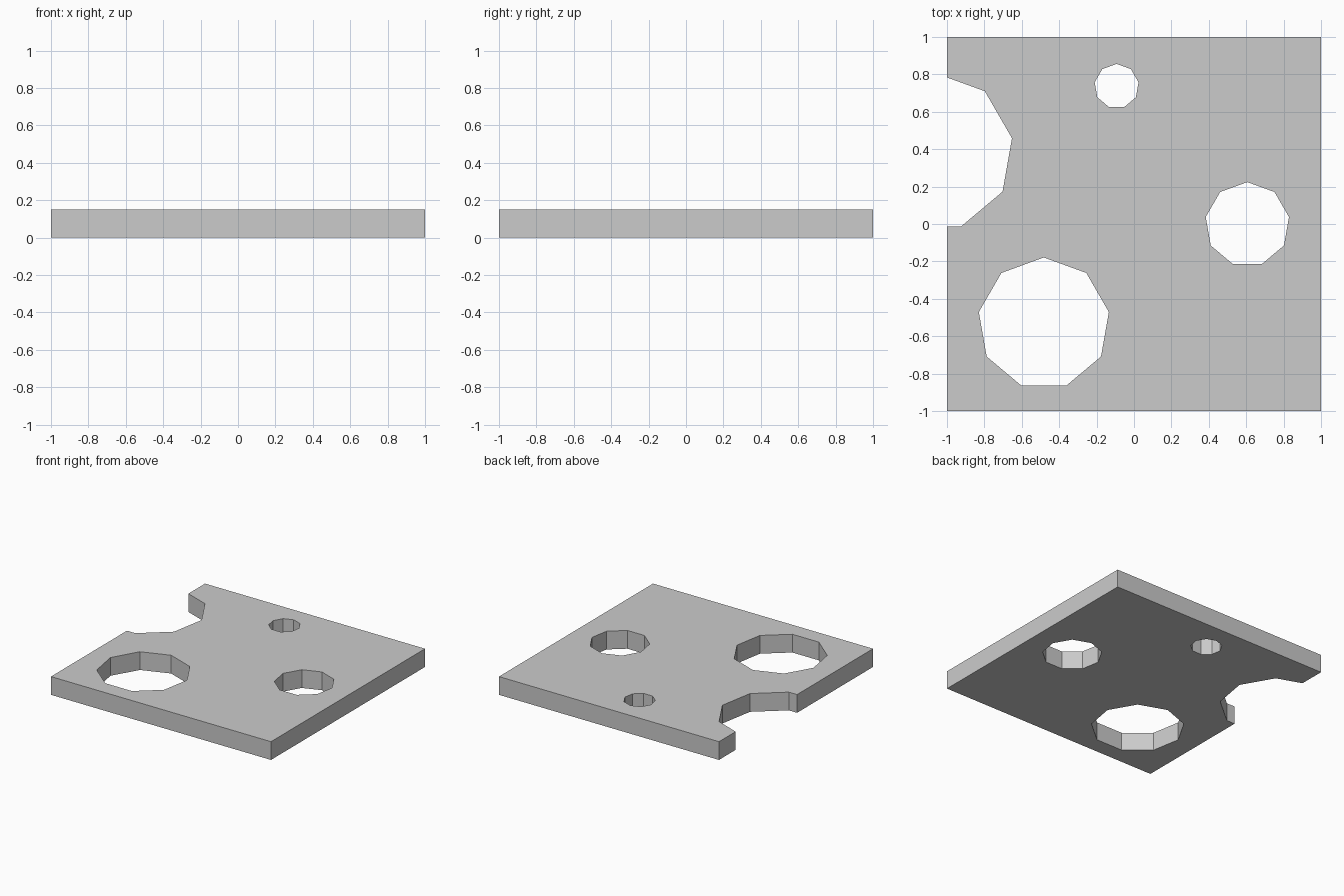
import bpy

if "Cube" in bpy.data.objects:
    bpy.data.objects.remove(bpy.data.objects["Cube"])

THICK = 0.15

# Flat square plate
bpy.ops.mesh.primitive_cube_add(size=1, location=(0, 0, THICK / 2))
plate = bpy.context.object
plate.name = "perforated_plate"
plate.scale = (2, 2, THICK)
bpy.ops.object.transform_apply(location=True, rotation=False, scale=True)

# Nine-sided holes: name, centre x, centre y, radius
holes = [
    ("large_hole", -0.482, -0.532, 0.353),
    ("medium_hole", 0.606, -0.002, 0.226),
    ("small_hole", -0.093, 0.737, 0.119),
    ("edge_notch", -1.07, 0.385, 0.424),
]


def cut_hole(name, x, y, radius):
    bpy.ops.mesh.primitive_cylinder_add(
        vertices=9, radius=radius, depth=THICK * 4, location=(x, y, THICK / 2))
    cutter = bpy.context.object
    cutter.name = name + "_cutter"
    cutter.hide_render = True
    mod = plate.modifiers.new(name, 'BOOLEAN')
    mod.operation = 'DIFFERENCE'
    mod.solver = 'EXACT'
    mod.object = cutter
    bpy.context.view_layer.objects.active = plate
    bpy.ops.object.modifier_apply(modifier=mod.name)
    bpy.data.objects.remove(cutter, do_unlink=True)


for hole in holes:
    cut_hole(*hole)
